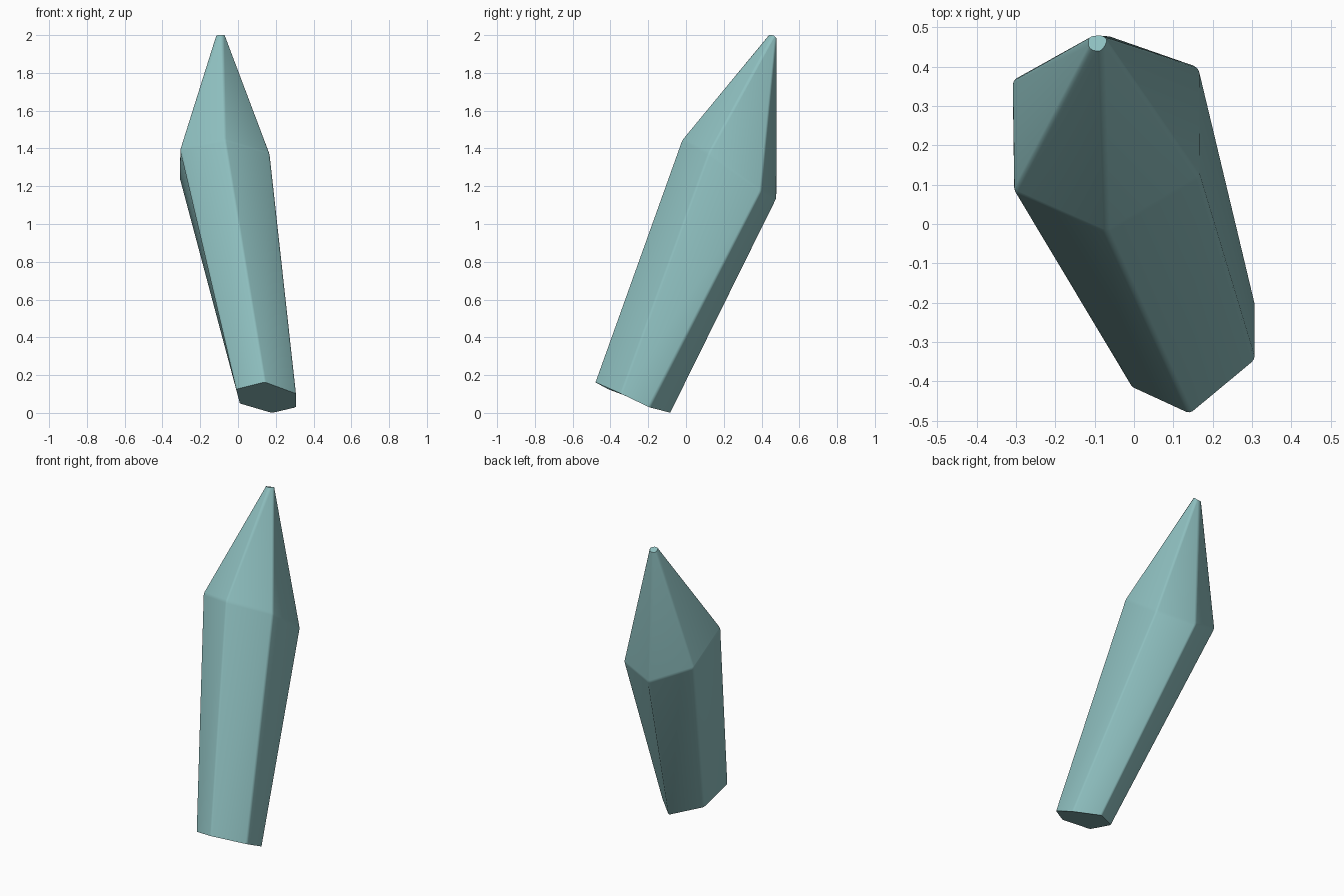
import bpy, bmesh, math

if "Cube" in bpy.data.objects:
    bpy.data.objects.remove(bpy.data.objects["Cube"])

# Six-sided cross-sections of the leaning crystal: base, shoulder, tip
SECTIONS = [
    [(-0.01, -0.412, 0.125), (0.142, -0.482, 0.163), (0.307, -0.345, 0.102),
     (0.307, -0.195, 0.03), (0.18, -0.08, 0.0), (0.01, -0.197, 0.05)],
    [(-0.306, 0.083, 1.395), (-0.07, -0.022, 1.445), (0.167, 0.12, 1.375),
     (0.165, 0.398, 1.175), (-0.07, 0.48, 1.135), (-0.31, 0.365, 1.245)],
    [(-0.115, 0.445, 2.0), (-0.085, 0.437, 2.0), (-0.068, 0.463, 2.0),
     (-0.073, 0.478, 1.985), (-0.095, 0.48, 1.98), (-0.117, 0.475, 1.985)],
]

bm = bmesh.new()
rings = [[bm.verts.new(p) for p in s] for s in SECTIONS]

# Side facets, then the two end caps
for low, high in zip(rings, rings[1:]):
    for i in range(6):
        j = (i + 1) % 6
        bm.faces.new((low[i], low[j], high[j], high[i]))
caps = [bm.faces.new(rings[0][::-1]), bm.faces.new(rings[-1])]
bmesh.ops.recalc_face_normals(bm, faces=bm.faces[:])

# Slightly softened ridges, crisp ends
cap_edges = {e for f in caps for e in f.edges}
ridges = [e for e in bm.edges if e not in cap_edges]
bmesh.ops.bevel(bm, geom=ridges, offset=0.012, segments=2, profile=0.5,
                affect='EDGES', clamp_overlap=True)

mesh = bpy.data.meshes.new("crystal_shard")
bm.to_mesh(mesh)
bm.free()
crystal = bpy.data.objects.new("crystal_shard", mesh)
bpy.context.collection.objects.link(crystal)

# Pale teal crystal
mat = bpy.data.materials.new("crystal_teal")
mat.diffuse_color = (0.27, 0.52, 0.52, 1.0)
mat.use_nodes = True
mat.node_tree.nodes["Principled BSDF"].inputs["Base Color"].default_value = mat.diffuse_color
mesh.materials.append(mat)

# Smooth over the softened ridges, sharp at the ends
bpy.context.view_layer.objects.active = crystal
crystal.select_set(True)
bpy.ops.object.shade_smooth_by_angle(angle=math.radians(40))
